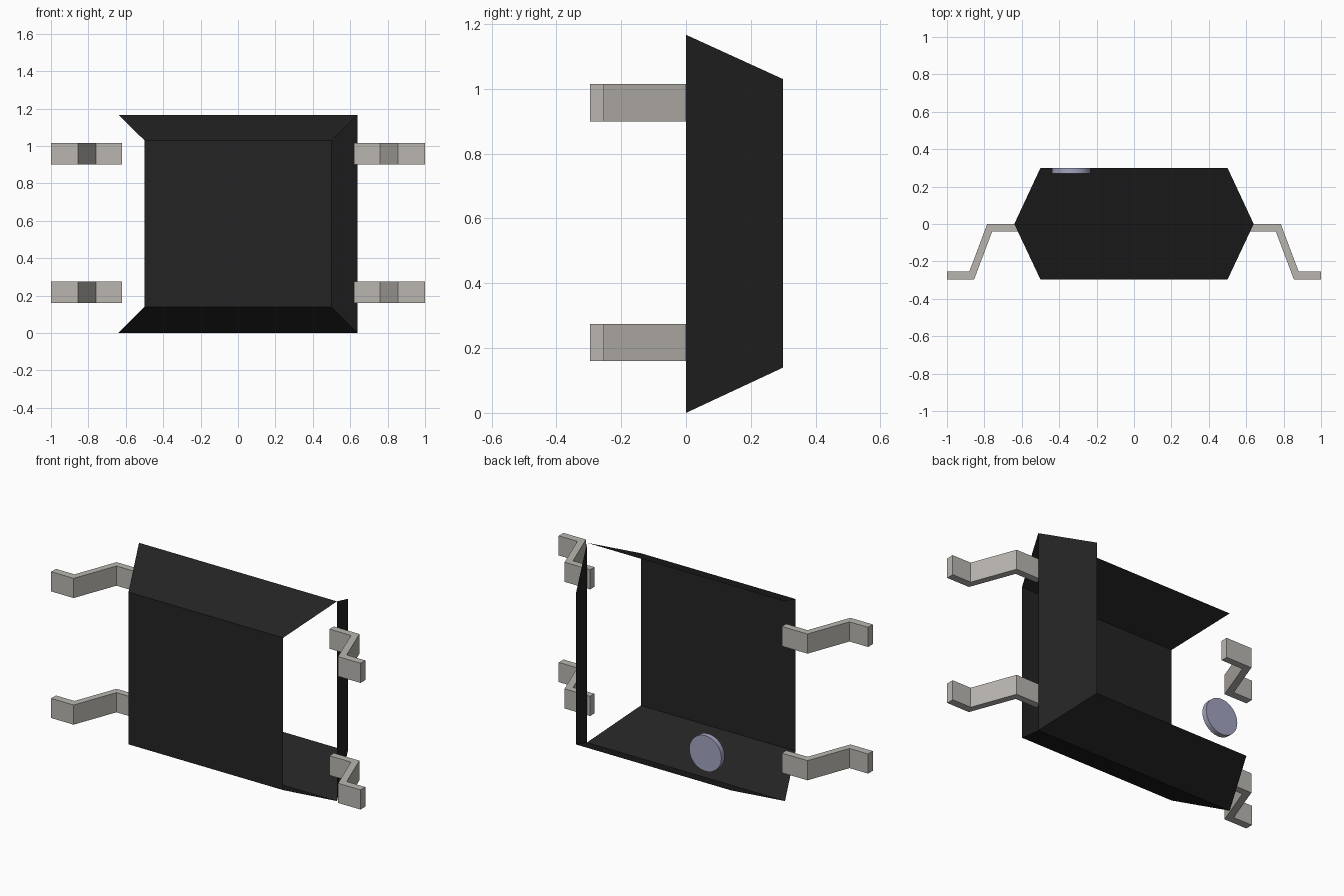
import bpy
import bmesh
import math

if "Cube" in bpy.data.objects:
    bpy.data.objects.remove(bpy.data.objects["Cube"], do_unlink=True)


def material(name, rgb):
    m = bpy.data.materials.new(name)
    m.use_nodes = True
    m.diffuse_color = (*rgb, 1)
    bsdf = m.node_tree.nodes["Principled BSDF"]
    bsdf.inputs["Base Color"].default_value = (*rgb, 1)
    bsdf.inputs["Roughness"].default_value = 0.6
    return m


black = material("black_plastic", (0.017, 0.017, 0.017))
metal = material("warm_grey_metal", (0.49, 0.47, 0.435))
lavender = material("lavender_grey", (0.36, 0.37, 0.52))


def make_object(name, bm, mat):
    mesh = bpy.data.meshes.new(name)
    bm.to_mesh(mesh)
    bm.free()
    mesh.materials.append(mat)
    obj = bpy.data.objects.new(name, mesh)
    bpy.context.collection.objects.link(obj)
    return obj


# Open shell: three rectangular rings, of which only some panels are kept
bm = bmesh.new()


def ring(half_x, y, z0, z1):
    corners = [(-half_x, z0), (half_x, z0), (half_x, z1), (-half_x, z1)]
    return [bm.verts.new((x, y, z)) for x, z in corners]


front = ring(0.5, -0.297, 0.14, 1.03)
middle = ring(0.64, 0.0, 0.0, 1.167)
back = ring(0.5, 0.3, 0.14, 1.03)


def panel(a, b, i):
    j = (i + 1) % 4
    bm.faces.new((a[i], b[i], b[j], a[j]))


bm.faces.new(front)           # front panel
panel(front, middle, 0)       # lower front slope
panel(front, middle, 2)       # upper front slope
panel(middle, back, 0)        # lower back slope
panel(middle, back, 1)        # left back slope
make_object("body_shell", bm, black)

# Bent metal leads, two on each side
LEAD = [(0.62, 0.0), (0.785, 0.0), (0.88, -0.253), (1.0, -0.253),
        (1.0, -0.297), (0.855, -0.297), (0.758, -0.04), (0.62, -0.04)]


def lead(name, side, z0, height=0.115):
    bm = bmesh.new()
    base = bm.faces.new([bm.verts.new((side * x, y, z0)) for x, y in LEAD])
    ext = bmesh.ops.extrude_face_region(bm, geom=[base])
    top = [v for v in ext["geom"] if isinstance(v, bmesh.types.BMVert)]
    bmesh.ops.translate(bm, verts=top, vec=(0, 0, height))
    bmesh.ops.recalc_face_normals(bm, faces=bm.faces)
    make_object(name, bm, metal)


for side, side_name in ((1, "left"), (-1, "right")):
    for z0, level in ((0.16, "lower"), (0.9, "upper")):
        lead(f"{level}_{side_name}_lead", side, z0)

# Round marker on the back
bpy.ops.mesh.primitive_cylinder_add(vertices=32, radius=0.104, depth=0.03,
                                    location=(-0.335, 0.285, 0.311),
                                    rotation=(math.pi / 2, 0, 0))
marker = bpy.context.object
marker.name = "round_marker"
marker.data.materials.append(lavender)
bpy.ops.object.shade_smooth_by_angle(angle=math.radians(30))
